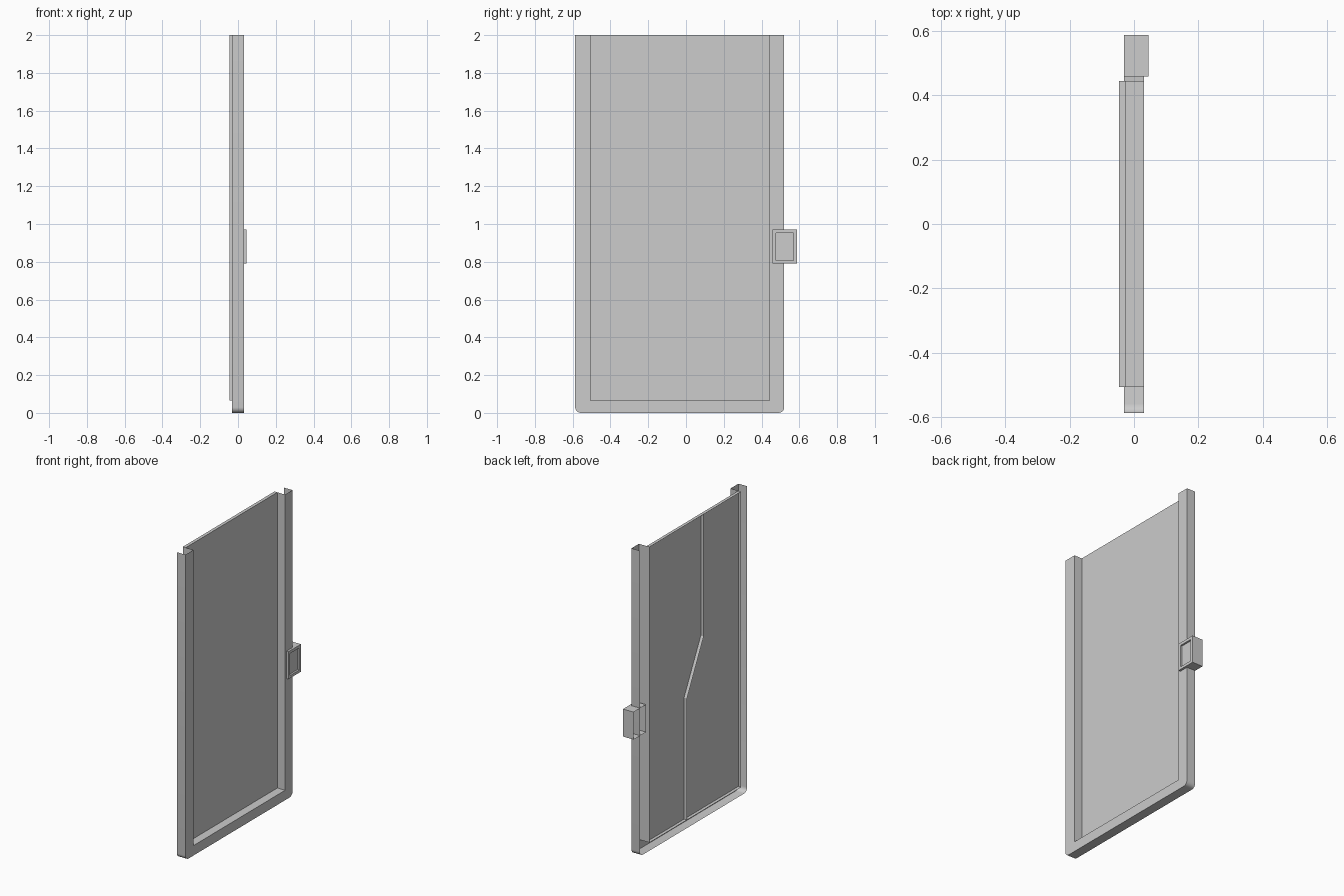
import bpy, bmesh, math

cube = bpy.data.objects.get("Cube")
if cube:
    bpy.data.objects.remove(cube, do_unlink=True)

grey = bpy.data.materials.new("light_grey")
grey.use_nodes = True
COLOUR = (0.604, 0.604, 0.604, 1)
grey.diffuse_color = COLOUR
grey.node_tree.nodes["Principled BSDF"].inputs["Base Color"].default_value = COLOUR


def loop(bm, path, x):
    return [bm.verts.new((x, y, z)) for y, z in path]


def walls(bm, a, b, closed):
    """Join two matching rows of vertices with a strip of faces."""
    n = len(a)
    for i in range(n if closed else n - 1):
        j = (i + 1) % n
        bm.faces.new((a[i], a[j], b[j], b[i]))


def finish(bm, name, front):
    """Orient the sheet so its front face looks towards +x."""
    bmesh.ops.recalc_face_normals(bm, faces=bm.faces[:])
    front.normal_update()
    if front.normal.x < 0:
        bmesh.ops.reverse_faces(bm, faces=bm.faces[:])
    mesh = bpy.data.meshes.new(name)
    bm.to_mesh(mesh)
    bm.free()
    mesh.materials.append(grey)
    ob = bpy.data.objects.new(name, mesh)
    bpy.context.collection.objects.link(ob)
    return ob


def rect(y0, y1, z0, z1):
    return [(y0, z0), (y1, z0), (y1, z1), (y0, z1)]


OUT_L, OUT_R, IN_L, IN_R = -0.587, 0.52, -0.505, 0.443
TOP, SILL = 2.0, 0.065
FRONT, BACK = 0.031, -0.031
PANEL, LIP = -0.025, -0.046

# Frame: a U-shaped sheet channel, open at the back and at the top ends
R = 0.03
outer = [(OUT_L, TOP)]
for cy, start in ((OUT_L + R, math.pi), (OUT_R - R, 1.5 * math.pi)):
    for k in range(6):
        t = start + k * math.pi / 10
        outer.append((cy + R * math.cos(t), R + R * math.sin(t)))
outer.append((OUT_R, TOP))
inner = [(IN_L, TOP), (IN_L, SILL), (IN_R, SILL), (IN_R, TOP)]

bm = bmesh.new()
of, nf = loop(bm, outer, FRONT), loop(bm, inner, FRONT)
walls(bm, of, loop(bm, outer, BACK), False)
walls(bm, nf, loop(bm, inner, PANEL), False)
flange = bm.faces.new(of + nf[::-1])
frame = finish(bm, "door_frame", flange)

# Two panel halves meeting along a zigzag seam, each with a lip to the back
seam = [(0.056, SILL), (0.056, 0.86), (-0.117, 1.2), (-0.117, TOP)]
halves = {
    "panel_front_half": [(IN_L, TOP), (IN_L, SILL)] + seam,
    "panel_rear_half": [(IN_R, TOP), (IN_R, SILL)] + seam,
}
for name, path in halves.items():
    bm = bmesh.new()
    face = loop(bm, path, PANEL)
    walls(bm, face, loop(bm, path, LIP), True)
    finish(bm, name, bm.faces.new(face))

# Latch box: open at the back, with a shallow recess in its face
Y0, Y1, Z0, Z1 = 0.458, 0.587, 0.79, 0.97
RIM, CREST, FLOOR = 0.018, 0.045, 0.033
bm = bmesh.new()
edge = loop(bm, rect(Y0, Y1, Z0, Z1), CREST)
hole_path = rect(Y0 + RIM, Y1 - RIM, Z0 + RIM, Z1 - RIM)
hole = loop(bm, hole_path, CREST)
floor = loop(bm, hole_path, FLOOR)
walls(bm, edge, loop(bm, rect(Y0, Y1, Z0, Z1), BACK), True)
walls(bm, edge, hole, True)
walls(bm, hole, floor, True)
finish(bm, "latch_box", bm.faces.new(floor))

# Smooth the rounded lower corners only
bpy.ops.object.select_all(action="DESELECT")
frame.select_set(True)
bpy.context.view_layer.objects.active = frame
bpy.ops.object.shade_smooth_by_angle(angle=math.radians(30))
